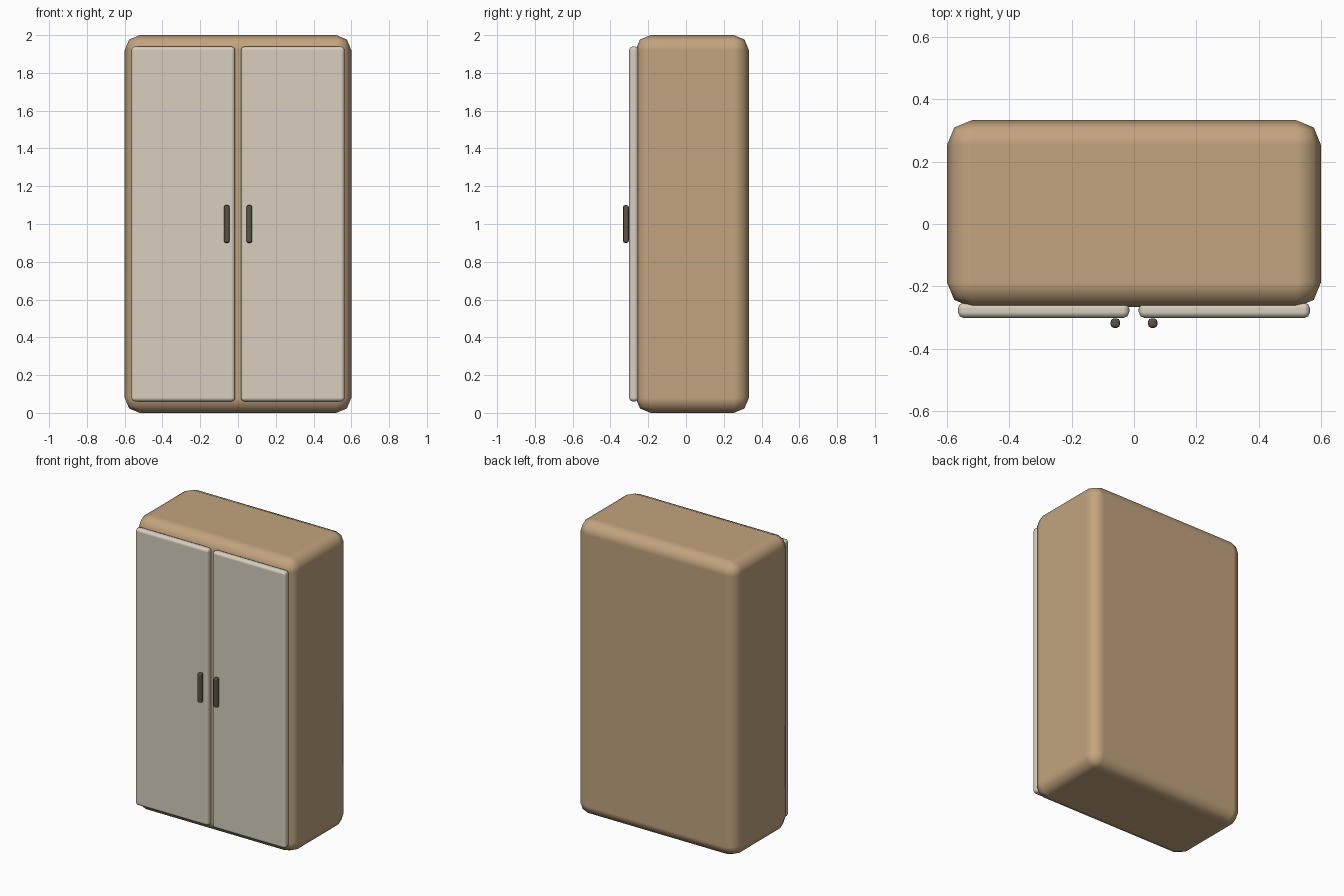
import bpy

cube = bpy.data.objects.get("Cube")
if cube:
    bpy.data.objects.remove(cube, do_unlink=True)


def make_material(name, rgb):
    mat = bpy.data.materials.new(name)
    mat.use_nodes = True
    color = (*rgb, 1.0)
    mat.diffuse_color = color
    mat.node_tree.nodes["Principled BSDF"].inputs["Base Color"].default_value = color
    return mat


def rounded_box(name, center, size, radius, mat):
    """Smooth-shaded box with two-segment rounded edges and flat main faces."""
    bpy.ops.mesh.primitive_cube_add(size=1, location=center)
    obj = bpy.context.object
    obj.name = name
    obj.scale = size
    bpy.ops.object.transform_apply(location=False, rotation=False, scale=True)
    bpy.ops.object.shade_smooth()
    bevel = obj.modifiers.new("rounded_edges", 'BEVEL')
    bevel.width = radius
    bevel.segments = 2
    bevel.limit_method = 'NONE'
    bevel.harden_normals = True
    obj.data.materials.append(mat)
    return obj


wood = make_material("warm_wood", (0.54, 0.37, 0.21))
cream = make_material("cream_door", (0.68, 0.62, 0.52))
dark = make_material("dark_handle", (0.105, 0.082, 0.06))

# Cabinet body
rounded_box("cabinet_body", (0, 0.033, 1), (1.2, 0.6, 2), 0.08, wood)

# A door and its handle on each side
for side, s in (("right", -1), ("left", 1)):
    rounded_box(side + "_door", (s * 0.29, -0.277, 1), (0.55, 0.05, 1.88), 0.02, cream)
    rounded_box(side + "_handle", (s * 0.06, -0.318, 1), (0.03, 0.03, 0.2), 0.01, dark)
